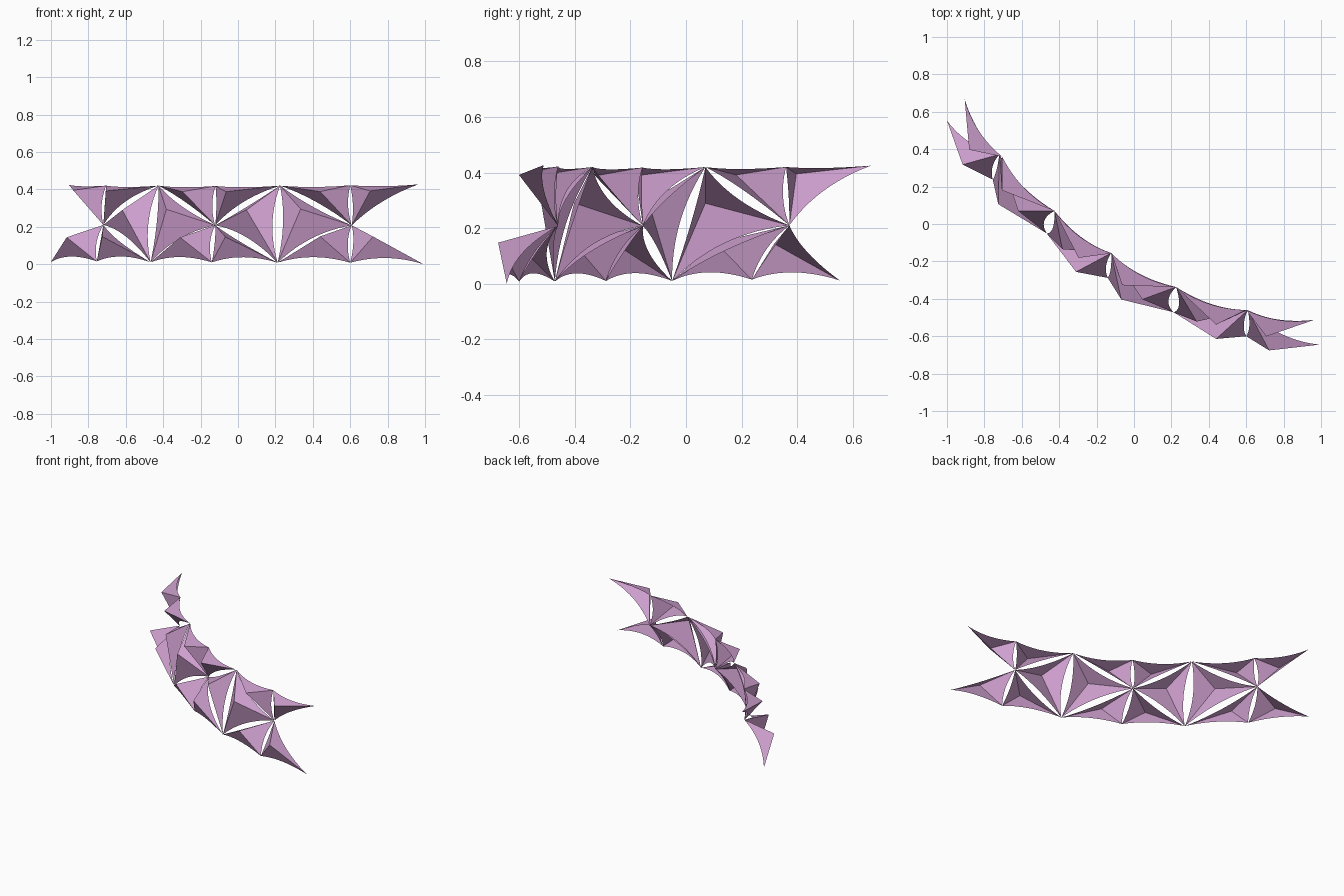
import bpy, bmesh
from mathutils import Vector as V

if "Cube" in bpy.data.objects:
    bpy.data.objects.remove(bpy.data.objects["Cube"])

# Node rows of the curved wall: top, bottom and the middle joints
T = [V(p) for p in [(-.905, .665, .425), (-.705, .36, .42), (-.425, .07, .42), (-.12, -.157, .418),
                    (.225, -.337, .42), (.6, -.46, .422), (.965, -.512, .427)]]
B = [V(p) for p in [(-1, .553, .012), (-.755, .237, .015), (-.467, -.05, .01), (-.14, -.288, .01),
                    (.212, -.472, .008), (.6, -.6, .008), (.992, -.645, 0)]]
M = {1: V((-.72, .372, .21)), 3: V((-.122, -.155, .208)), 5: V((.608, -.46, .208))}

BOW = 0.08      # inward bow of each edge relative to its length
SEG = 12

mat = bpy.data.materials.new("lilac_card")
mat.diffuse_color = (0.62, 0.35, 0.62, 1)
mat.use_nodes = True
mat.node_tree.nodes["Principled BSDF"].inputs["Base Color"].default_value = mat.diffuse_color


def bowed_edge(a, b, apex):
    """Arc from a to b, bent toward the apex inside the facet plane."""
    d = b - a
    w = apex - a
    inward = (w - d * (w.dot(d) / d.length_squared)).normalized()
    return [a + d * (i / SEG) + inward * (BOW * d.length * 4 * (i / SEG) * (1 - i / SEG))
            for i in range(SEG + 1)]


def add_panel(bm, tri, height, lift):
    """Three-sided folded pyramid with an open back and bowed edges."""
    a, b, c = tri
    n = (b - a).cross(c - a).normalized()
    if n.dot(V((-.6, -.8, 0))) < 0:
        n = -n
        b, c = c, b
    apex = (a + b + c) / 3 + n * height + V((0, 0, lift))
    for p, q in ((a, b), (b, c), (c, a)):
        pts = bowed_edge(p, q, apex)
        bm.faces.new([bm.verts.new(v) for v in pts + [apex]])


def build(name, tris, height, lift):
    bm = bmesh.new()
    for t in tris:
        add_panel(bm, t, height, lift)
    bmesh.ops.triangulate(bm, faces=[f for f in bm.faces if len(f.verts) > 30])
    me = bpy.data.meshes.new(name)
    bm.to_mesh(me)
    bm.free()
    me.materials.append(mat)
    bpy.context.collection.objects.link(bpy.data.objects.new(name, me))


# Upper and lower rows: two panels per middle joint
pairs = [(i, k) for k in M for i in (k - 1, k)]
build("upper_panels", [(T[i], T[i + 1], M[k]) for i, k in pairs], .125, .04)
build("lower_panels", [(B[i], B[i + 1], M[k]) for i, k in pairs], .132, 0)

# Tall side panels filling between neighbouring joints
sides = [(M[k], T[j], B[j]) for j in (2, 4) for k in (j - 1, j + 1)]
build("side_panels", sides, .105, .05)
